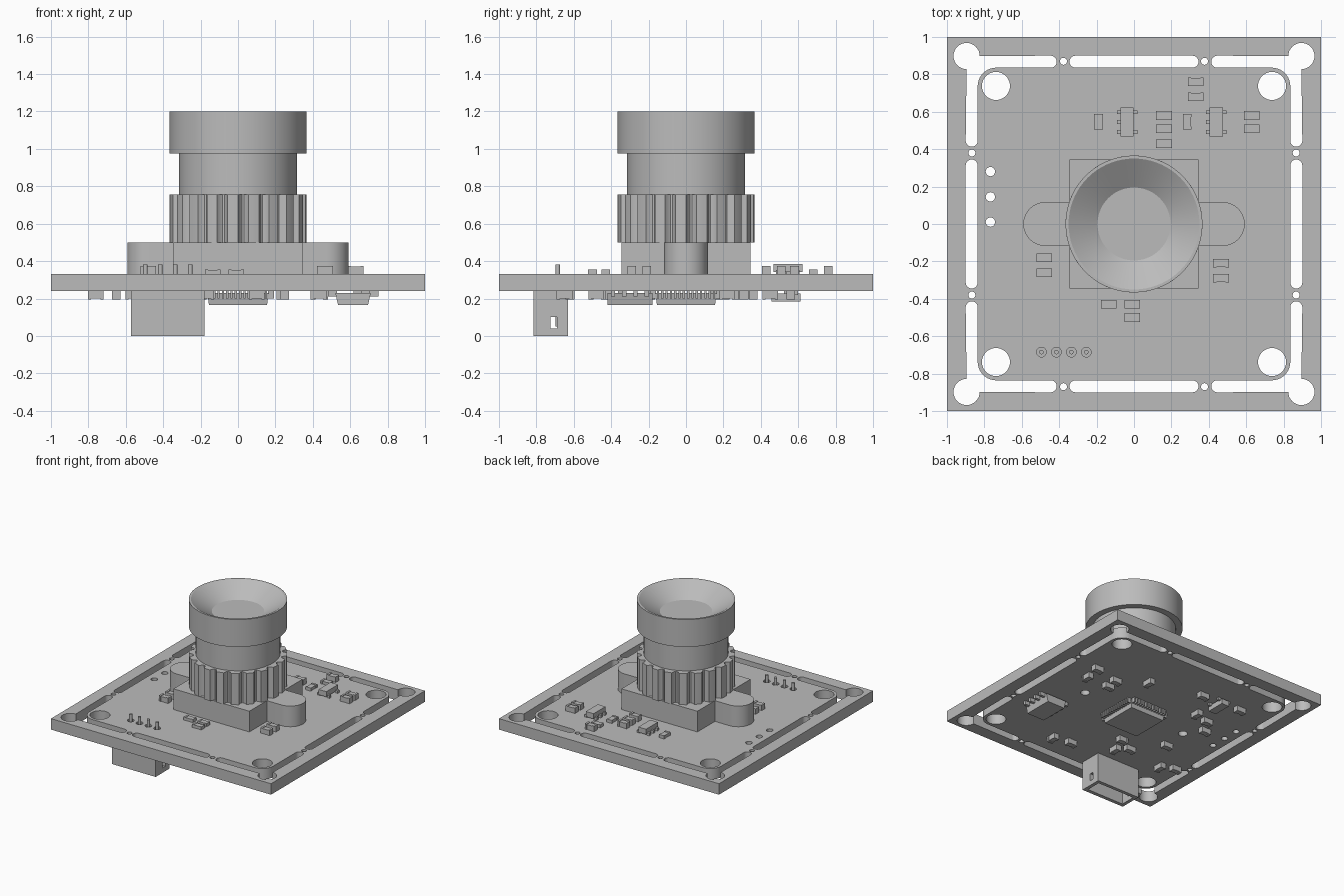
import bpy, bmesh
from math import sin, cos, pi, radians
from mathutils import Matrix, Vector

if "Cube" in bpy.data.objects:
    bpy.data.objects.remove(bpy.data.objects["Cube"])

grey = bpy.data.materials.new("plain grey")
grey.use_nodes = True
grey.diffuse_color = (0.5, 0.5, 0.5, 1)
grey.node_tree.nodes["Principled BSDF"].inputs["Base Color"].default_value = (0.5, 0.5, 0.5, 1)

BOTTOM, TOP = 0.24, 0.33      # faces of the circuit board


def smooth(ob):
    bpy.ops.object.select_all(action='DESELECT')
    ob.select_set(True)
    bpy.context.view_layer.objects.active = ob
    bpy.ops.object.shade_smooth_by_angle(angle=radians(30))


def finish(name, bm, rounded=False):
    bmesh.ops.recalc_face_normals(bm, faces=bm.faces)
    me = bpy.data.meshes.new(name)
    bm.to_mesh(me)
    bm.free()
    me.materials.append(grey)
    ob = bpy.data.objects.new(name, me)
    bpy.context.collection.objects.link(ob)
    if rounded:
        smooth(ob)
    return ob


def box(bm, x0, x1, y0, y1, z0, z1):
    mat = Matrix.Translation(((x0 + x1) / 2, (y0 + y1) / 2, (z0 + z1) / 2))
    mat = mat @ Matrix.Diagonal((x1 - x0, y1 - y0, z1 - z0, 1))
    return bmesh.ops.create_cube(bm, size=1, matrix=mat)["verts"]


def arc(cx, cy, r, start, end, n=10):
    steps = [radians(start + (end - start) * i / n) for i in range(n + 1)]
    return [(cx + r * cos(t), cy + r * sin(t)) for t in steps]


def circle(cx, cy, r, n=32):
    return arc(cx, cy, r, 0, 360, n)[:-1]


def prism(bm, pts, z0, z1):
    face = bm.faces.new([bm.verts.new((x, y, z0)) for x, y in pts])
    new = bmesh.ops.extrude_face_region(bm, geom=[face])["geom"]
    for v in new:
        if isinstance(v, bmesh.types.BMVert):
            v.co.z = z1


# Circuit board: outline with routed slots and drilled holes
outlines = [[(-1, -1), (1, -1), (1, 1), (-1, 1)]]
corner = (arc(.445, .868, .032, 270, 90) + arc(.895, .898, .07, 180, -90, 24)
          + arc(.868, .445, .032, 0, -180) + arc(.736, .736, .1, 0, 90))
bar = arc(.313, .868, .032, -90, 90) + arc(-.313, .868, .032, 90, 270)
for sx in (-1, 1):
    outlines.append([(x, y * sx) for x, y in bar])
    outlines.append([(y * sx, x) for x, y in bar])
    outlines.append(circle(.48 * sx, 0, .035))
    for sy in (-1, 1):
        outlines.append([(x * sx, y * sy) for x, y in corner])
        outlines.append(circle(.738 * sx, .738 * sy, .075))
        outlines.append(circle(.377 * sx, .87 * sy, .019, 16))
        outlines.append(circle(.867 * sx, .38 * sy, .019, 16))
outlines += [circle(-.768, y, .025, 20) for y in (.28, .145, .01)]
pin_xs = [-.495 + .08 * i for i in range(4)]
outlines += [circle(x, -.685, .026, 20) for x in pin_xs]

curve = bpy.data.curves.new("circuit_board", 'CURVE')
curve.dimensions = '2D'
curve.fill_mode = 'BOTH'
curve.extrude = (TOP - BOTTOM) / 2
for pts in outlines:
    spline = curve.splines.new('POLY')
    spline.points.add(len(pts) - 1)
    for p, (x, y) in zip(spline.points, pts):
        p.co = (x, y, 0, 1)
    spline.use_cyclic_u = True
flat = bpy.data.objects.new("board_outline", curve)
bpy.context.collection.objects.link(flat)
bpy.context.view_layer.update()
bm = bmesh.new()
bm.from_mesh(flat.to_mesh())
flat.to_mesh_clear()
bpy.data.objects.remove(flat)
bmesh.ops.remove_doubles(bm, verts=bm.verts, dist=.0005)
bmesh.ops.translate(bm, verts=bm.verts, vec=(0, 0, (TOP + BOTTOM) / 2))
for f in bm.faces:
    f.material_index = 0
finish("circuit_board", bm, True)

# Lens holder: square base with rounded screw ears
bm = bmesh.new()
box(bm, -.345, .345, -.345, .345, TOP, .5)
finish("holder_base", bm)
for side, name in ((1, "left_ear"), (-1, "right_ear")):
    bm = bmesh.new()
    ear = arc(.475, 0, .117, -90, 90, 20) + [(.34, .117), (.34, -.117)]
    prism(bm, [(x * side, y) for x, y in ear], TOP, .5)
    finish(name, bm, True)

# Knurled focus ring with scalloped grooves
TEETH = 20
pts = []
for i in range(TEETH):
    for k in range(10):
        u = k / 10
        groove = .035 * sin(pi * u / .5) ** .7 if 0 < u < .5 else 0
        t = 2 * pi * (i + u) / TEETH
        pts.append(((.366 - groove) * cos(t), (.366 - groove) * sin(t)))
bm = bmesh.new()
prism(bm, pts, .5, .755)
finish("focus_ring", bm, True)

# Lens barrel with conical front
profile = [(0, .74), (.315, .74), (.315, .975), (.366, .975), (.366, 1.2),
           (.35, 1.2), (.195, 1.1), (0, 1.1)]
bm = bmesh.new()
vs = [bm.verts.new((r, 0, z)) for r, z in profile]
es = [bm.edges.new(pair) for pair in zip(vs, vs[1:])]
bmesh.ops.spin(bm, geom=vs + es, cent=(0, 0, 0), axis=(0, 0, 1),
               angle=2 * pi, steps=72)
bmesh.ops.remove_doubles(bm, verts=bm.verts, dist=.0001)
finish("lens_barrel", bm, True)


def chip(name, x, y, z, up, h=.045, vertical=False):
    """Small two-terminal part: body between slightly taller end caps."""
    bm = bmesh.new()
    box(bm, -.025, .025, -.021, .021, 0, h * .9)
    for s in (-1, 1):
        a, b = sorted((s * .025, s * .042))
        box(bm, a, b, -.023, .023, 0, h)
    if vertical:
        bmesh.ops.rotate(bm, verts=bm.verts, matrix=Matrix.Rotation(pi / 2, 3, 'Z'))
    for v in bm.verts:
        v.co = Vector((x, y, z)) + Vector((v.co.x, v.co.y, v.co.z * up))
    finish(name, bm)


def transistor(name, x, y, z, up):
    """Five-legged package."""
    bm = bmesh.new()
    zs = sorted((z + up * .012, z + up * .055))
    box(bm, x - .035, x + .035, y - .077, y + .077, *zs)
    zs = sorted((z, z + up * .022))
    for dx, dy in ((-1, -1), (-1, 0), (-1, 1), (1, -1), (1, 1)):
        box(bm, x + dx * .043 - .012, x + dx * .043 + .012,
            y + dy * .053 - .01, y + dy * .053 + .01, *zs)
    finish(name, bm)


# Parts on the upper face
upper = [(.33, .76), (.16, .58), (.16, .51), (.16, .43), (.63, .58), (.63, .51),
         (.465, -.21), (.465, -.29), (-.48, -.18), (-.48, -.26)]
for x, y in upper:
    chip("upper_chip", x, y, TOP, 1)
for x, y in [(.33, .68), (-.135, -.43), (-.01, -.43), (-.01, -.5)]:
    chip("upper_low_chip", x, y, TOP, 1, .026)
for x in (-.19, .285):
    chip("upper_upright_chip", x, .547, TOP, 1, .026, True)
for x in (-.037, .44):
    transistor("upper_transistor", x, .545, TOP, 1)

# Parts on the lower face
lower = [(.66, .36), (.64, .22), (.44, .31), (.43, .21), (.23, .45), (-.21, .56),
         (-.56, .57), (-.35, .32), (-.48, .28), (-.56, .16), (.25, -.65), (.1, -.62),
         (-.17, -.34), (-.22, -.48), (-.3, -.41), (-.48, -.19), (-.65, -.47), (-.76, -.42)]
for i, (x, y) in enumerate(lower):
    chip("lower_chip", x, y, BOTTOM, -1, .045, i % 3 == 1)
transistor("lower_transistor", -.385, .535, BOTTOM, -1)

# Processor with legs on four sides and a chamfered lower face
bm = bmesh.new()
for v in box(bm, -.165, .165, -.165, .165, .165, .23):
    if v.co.z < .2:
        v.co.x *= .94
        v.co.y *= .94
for i in range(14):
    c = -.15 + .3 * i / 13
    for s in (-1, 1):
        a, b = sorted((s * .16, s * .192))
        box(bm, c - .006, c + .006, a, b, .2, BOTTOM)
        box(bm, a, b, c - .006, c + .006, .2, BOTTOM)
finish("processor", bm)

# Memory package with legs on two sides
bm = bmesh.new()
for v in box(bm, .52, .71, -.42, -.18, .165, .23):
    if v.co.z < .2:
        v.co.x += .015 if v.co.x < .6 else -.015
for i in range(4):
    c = -.39 + .06 * i
    for a, b in ((.48, .53), (.7, .75)):
        box(bm, a, b, c - .011, c + .011, .21, BOTTOM)
finish("memory_package", bm)

# Connector shroud, open below, with slotted end walls
bm = bmesh.new()
box(bm, -.573, -.178, -.815, -.632, .17, BOTTOM)
box(bm, -.573, -.178, -.815, -.785, 0, .17)
box(bm, -.573, -.178, -.66, -.632, 0, .17)
for a, b in ((-.573, -.545), (-.206, -.178)):
    box(bm, a, b, -.785, -.725, 0, .17)
    box(bm, a, b, -.69, -.66, 0, .17)
    box(bm, a, b, -.725, -.69, .1, .17)
    box(bm, a, b, -.725, -.69, 0, .04)
finish("connector_shroud", bm)

# Connector pins passing through the board
for x in pin_xs:
    bm = bmesh.new()
    prism(bm, circle(x, -.685, .012, 16), .05, .383)
    finish("connector_pin", bm, True)
